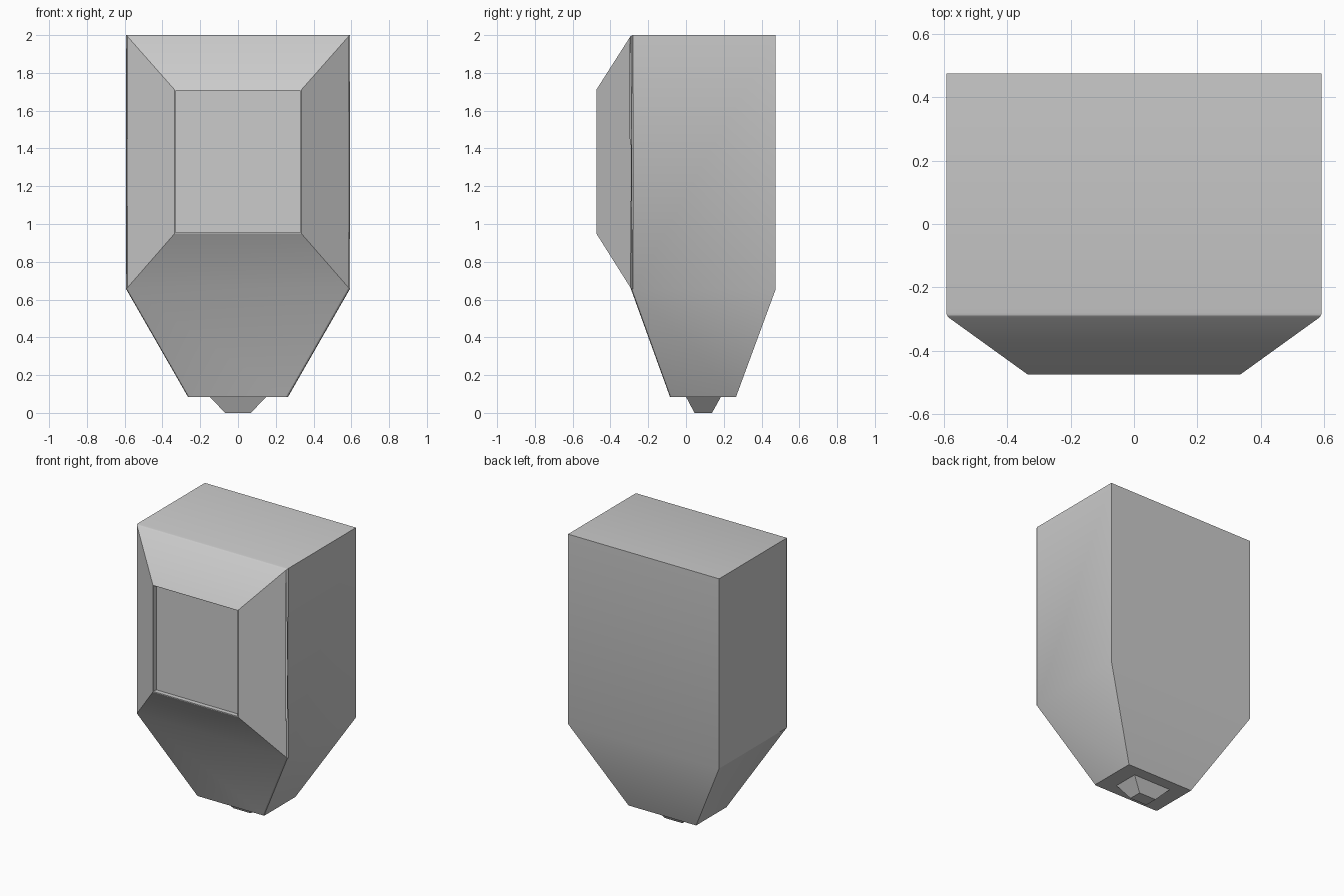
import bpy, bmesh

if "Cube" in bpy.data.objects:
    bpy.data.objects.remove(bpy.data.objects["Cube"])


def ring(bm, pts):
    return [bm.verts.new(p) for p in pts]


def bridge(bm, a, b):
    for i in range(4):
        j = (i + 1) % 4
        bm.faces.new((a[i], a[j], b[j], b[i]))


def rect_z(x, y0, y1, z):
    return [(-x, y0, z), (x, y0, z), (x, y1, z), (-x, y1, z)]


def rect_y(x, y, z0, z1):
    return [(-x, y, z0), (x, y, z0), (x, y, z1), (-x, y, z1)]


def finish(bm, name):
    bmesh.ops.recalc_face_normals(bm, faces=bm.faces[:])
    me = bpy.data.meshes.new(name)
    bm.to_mesh(me)
    bm.free()
    ob = bpy.data.objects.new(name, me)
    bpy.context.collection.objects.link(ob)
    bpy.ops.object.select_all(action='DESELECT')
    ob.select_set(True)
    bpy.context.view_layer.objects.active = ob
    bpy.ops.object.shade_smooth_by_angle(angle=0.55)
    return ob


YF, YB, ZB = -0.29, 0.475, 0.655
bm = bmesh.new()

# box body: back wall, sides and roof
back = ring(bm, rect_y(0.592, YB, ZB, 2.0))
front = ring(bm, rect_y(0.592, YF, ZB, 2.0))
for i in (1, 2, 3):
    j = (i + 1) % 4
    bm.faces.new((front[i], front[j], back[j], back[i]))
bm.faces.new(back)

# sloped front surround and recessed window
rim = ring(bm, rect_y(0.335, -0.475, 0.95, 1.71))
inner = ring(bm, rect_y(0.33, -0.475, 0.955, 1.705))
pane = ring(bm, rect_y(0.33, -0.443, 0.955, 1.705))
bridge(bm, front, rim)
bridge(bm, rim, inner)
bridge(bm, inner, pane)
bm.faces.new(pane)

# tapered hopper below the box
base = ring(bm, rect_z(0.265, -0.085, 0.265, 0.085))
bridge(bm, [front[0], front[1], back[1], back[0]], base)

# small outlet under the hopper
spout_top = ring(bm, rect_z(0.15, 0.0, 0.185, 0.085))
spout_end = ring(bm, rect_z(0.068, 0.045, 0.138, 0.0))
bridge(bm, base, spout_top)
bridge(bm, spout_top, spout_end)
bm.faces.new(spout_end)

# soften the front outline of box and hopper
fs = set(front)
edges = [e for e in bm.edges if set(e.verts) <= fs and e.verts[0].co.z + e.verts[1].co.z > 1.4]
edges += [e for e in bm.edges
          if (e.verts[0] in front[:2] and e.verts[1] in base)
          or (e.verts[1] in front[:2] and e.verts[0] in base)]
bmesh.ops.bevel(bm, geom=edges, offset=0.01, segments=2, profile=0.5, affect='EDGES')

finish(bm, "hopper_body")
